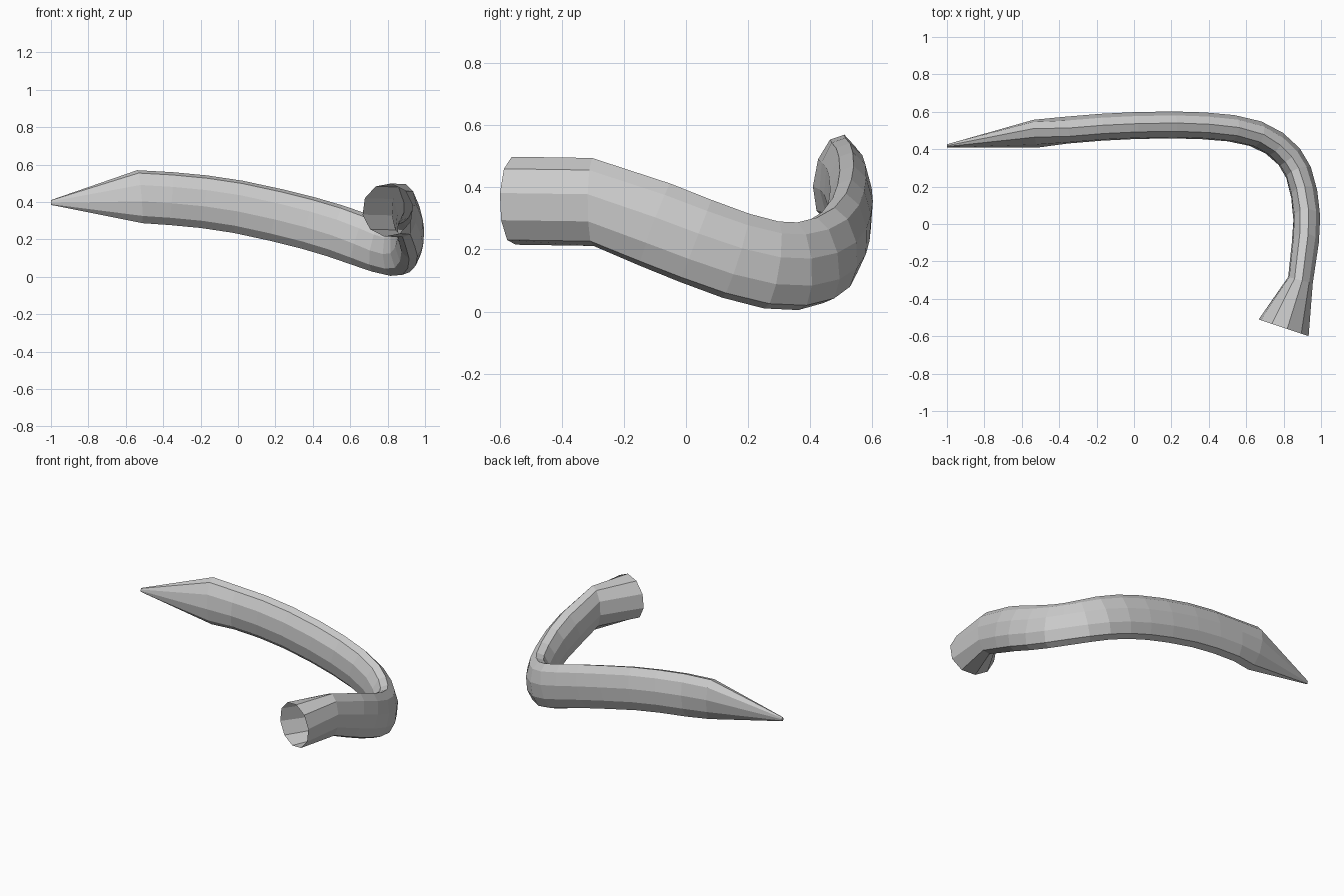
import bpy, bmesh, math
from mathutils import Vector

if "Cube" in bpy.data.objects:
    bpy.data.objects.remove(bpy.data.objects["Cube"])

SIDES = 10
ROLL = math.radians(10)

# centre path: x, y, z, from the pointed tip to the open socket
PATH = [Vector(p) for p in [
    (-1.0, .418, .397), (-.525, .483, .428), (-.36, .502, .418), (-.18, .517, .401),
    (0, .526, .374), (.2, .53, .331), (.37, .525, .289), (.52, .512, .245),
    (.65, .483, .2), (.75, .432, .165), (.83, .36, .146), (.88, .275, .15),
    (.91, .16, .18), (.924, .03, .228), (.916, -.1, .28), (.89, -.3, .353),
    (.80, -.555, .357)]]
LAST = len(PATH) - 1
UP = Vector((0, 0, 1))


def section(i):
    """Outward axis, upward axis, half width and half height of one ring."""
    tangent = (PATH[min(i + 1, LAST)] - PATH[max(i - 1, 0)]).normalized()
    if i == LAST:
        tangent = Vector((-.316, -.949, 0))
    if i in (0, 1, LAST - 1):
        tangent.z = 0
        tangent.normalize()
    out = UP.cross(tangent).normalized()
    up = tangent.cross(out)
    if i == 1:
        up = Vector((-.09, .12, 1))
    half_w, half_h = .073, .143
    if i == 0:
        half_w, half_h = .008, .013
    elif i == LAST - 1:
        half_w = .069
    elif i == LAST:
        half_w = .143
    return out, up, half_w, half_h


# curved bar: flattened ten-sided tube, pointed at one end, open at the other
bm = bmesh.new()
rings = []
for i, centre in enumerate(PATH):
    out, up, w, h = section(i)
    ring = []
    for k in range(SIDES):
        a = ROLL + k * math.tau / SIDES
        ring.append(bm.verts.new(centre + out * w * math.cos(a) + up * h * math.sin(a)))
    rings.append(ring)
for a, b in zip(rings, rings[1:]):
    for k in range(SIDES):
        n = (k + 1) % SIDES
        bm.faces.new((a[k], a[n], b[n], b[k]))
bm.faces.new(rings[0])
bmesh.ops.recalc_face_normals(bm, faces=bm.faces[:])

mesh = bpy.data.meshes.new("curved_bar")
bm.to_mesh(mesh)
bm.free()
bar = bpy.data.objects.new("curved_bar", mesh)
bpy.context.collection.objects.link(bar)
